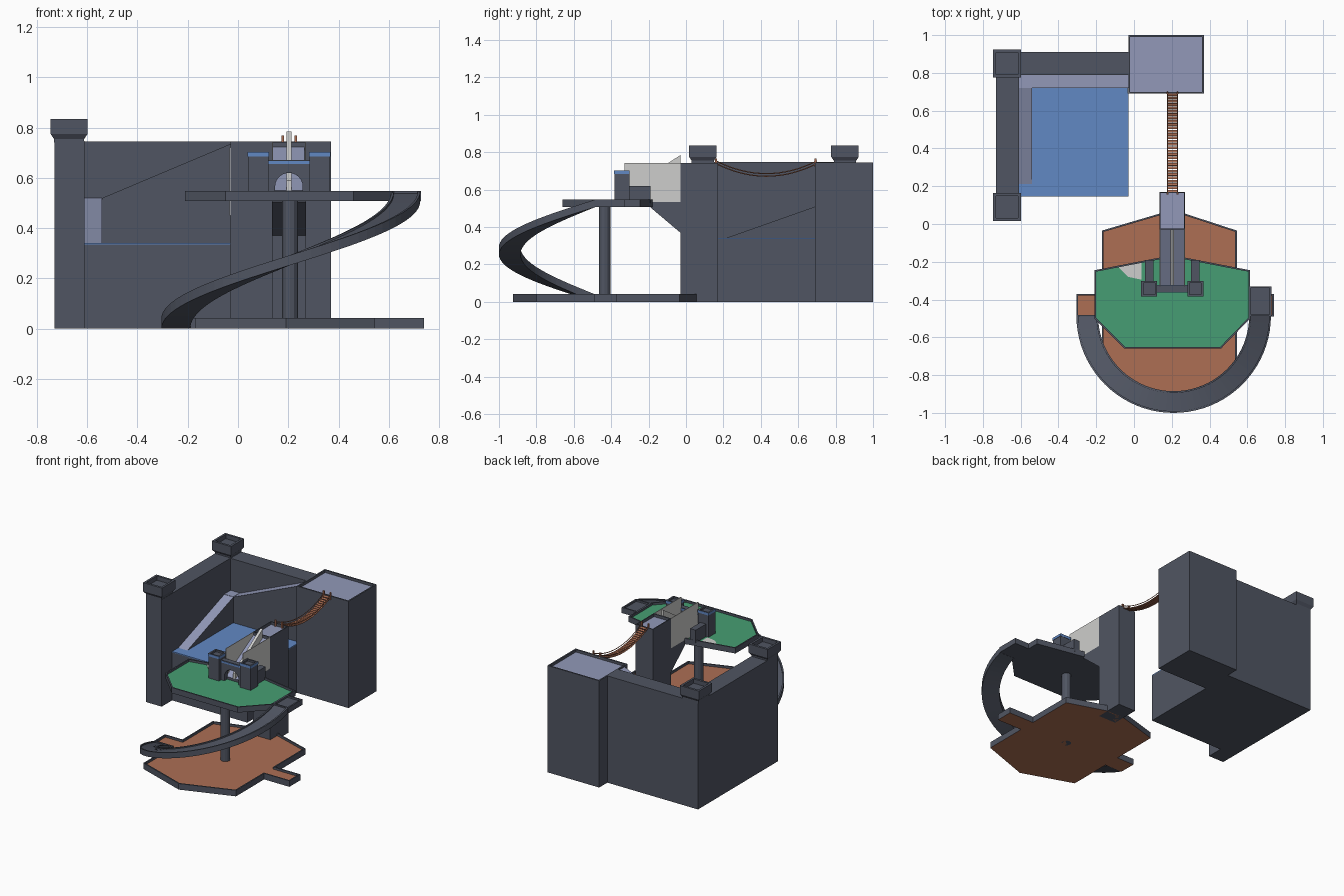
import bpy, bmesh, math
from mathutils import Vector

if "Cube" in bpy.data.objects:
    bpy.data.objects.remove(bpy.data.objects["Cube"])


def lin(c):
    c /= 255
    return c / 12.92 if c < 0.04045 else ((c + 0.055) / 1.055) ** 2.4


def material(name, r, g, b):
    m = bpy.data.materials.new(name)
    m.diffuse_color = (lin(r), lin(g), lin(b), 1)
    m.use_nodes = True
    m.node_tree.nodes["Principled BSDF"].inputs["Base Color"].default_value = m.diffuse_color
    return m


STONE = material("dark stone", 80, 85, 98)
LILAC = material("lilac paving", 146, 153, 184)
BLUE = material("water blue", 97, 136, 196)
GREEN = material("grass green", 70, 158, 115)
BROWN = material("earth brown", 173, 111, 84)
WHITE = material("pale grey", 206, 206, 204)


def finish(name, bm, *mats):
    bmesh.ops.recalc_face_normals(bm, faces=bm.faces)
    me = bpy.data.meshes.new(name)
    bm.to_mesh(me)
    bm.free()
    for m in mats:
        me.materials.append(m)
    ob = bpy.data.objects.new(name, me)
    bpy.context.collection.objects.link(ob)
    return ob


def prism(name, pts, axis, lo, hi, *mats):
    """Extrude a 2D outline along an axis; a second material goes on the last outline edge."""
    bm = bmesh.new()

    def v(p, d):
        return bm.verts.new({'x': (d, p[0], p[1]), 'y': (p[0], d, p[1]), 'z': (p[0], p[1], d)}[axis])
    a = [v(p, lo) for p in pts]
    b = [v(p, hi) for p in pts]
    bm.faces.new(a)
    bm.faces.new(b)
    n = len(pts)
    for i in range(n):
        f = bm.faces.new((a[i], a[(i + 1) % n], b[(i + 1) % n], b[i]))
        if len(mats) > 1 and i == n - 1:
            f.material_index = 1
    return finish(name, bm, *mats)


def rect(x0, x1, y0, y1):
    return [(x0, y0), (x1, y0), (x1, y1), (x0, y1)]


def box(name, x0, x1, y0, y1, z0, z1, mat):
    return prism(name, rect(x0, x1, y0, y1), 'z', z0, z1, mat)


def tray(name, pts, z0, z1, depth, rim, side, top, floor, under):
    """Slab with a raised rim round a sunken floor."""
    bm = bmesh.new()
    base = bm.faces.new([bm.verts.new((x, y, z0)) for x, y in pts])
    lid = bm.faces.new([bm.verts.new((x, y, z1)) for x, y in pts])
    if lid.normal.z < 0 or lid.calc_center_median().z < 0:
        lid.normal_flip()
    n = len(pts)
    bv, lv = list(base.verts), list(lid.verts)
    bv.sort(key=lambda q: q.index)
    for i in range(n):
        j = (i + 1) % n
        bm.faces.new((bv[i], bv[j], lv[j], lv[i]))
    base.material_index = 3
    bmesh.ops.recalc_face_normals(bm, faces=bm.faces)
    lid.material_index = 1
    bmesh.ops.inset_region(bm, faces=[lid], thickness=rim, use_even_offset=True)
    wall = bmesh.ops.extrude_discrete_faces(bm, faces=[lid])['faces'][0]
    bmesh.ops.translate(bm, verts=wall.verts, vec=(0, 0, -depth))
    wall.material_index = 2
    return finish(name, bm, side, top, floor, under)


def tube(name, pts, r, mat):
    cu = bpy.data.curves.new(name, 'CURVE')
    cu.dimensions = '3D'
    cu.bevel_depth, cu.bevel_resolution, cu.use_fill_caps = r, 0, True
    s = cu.splines.new('POLY')
    s.points.add(len(pts) - 1)
    for p, q in zip(s.points, pts):
        p.co = (*q, 1)
    cu.materials.append(mat)
    bpy.context.collection.objects.link(bpy.data.objects.new(name, cu))


# Castle: keep, two high walls, raised pool
tray("keep", rect(-.03, .37, .69, 1.0), 0, .745, .018, .01, STONE, STONE, LILAC, STONE)
box("left_wall", -.73, -.61, .03, .91, 0, .747, STONE)
box("back_wall", -.62, -.03, .79, .91, 0, .745, STONE)
box("pool_block", -.61, -.03, .145, .79, 0, .335, STONE)
box("pool_water", -.61, -.03, .145, .79, .335, .341, BLUE)

# Wall ramps climbing to the keep
prism("left_ramp", [(.72, .52), (.72, .33), (.21, .34)], 'x', -.61, -.54, STONE, LILAC)
prism("back_ramp", [(-.03, .735), (-.03, .33), (-.61, .33), (-.61, .52), (-.54, .52)],
      'y', .72, .79, STONE, LILAC)
box("ramp_corner_paving", -.61, -.54, .72, .79, .519, .522, LILAC)
box("keep_side_plate", -.034, -.029, .692, .72, .45, .72, WHITE)

# Corner turrets with flared crowns
for i, cy in enumerate((.09, .85)):
    bm = bmesh.new()
    rings = []
    for h, z in ((.06, .74), (.06, .755), (.0735, .775)):
        rings.append([bm.verts.new((-.672 + sx * h, cy + sy * h, z))
                      for sx, sy in ((-1, -1), (1, -1), (1, 1), (-1, 1))])
    for a, b in zip(rings, rings[1:]):
        for k in range(4):
            bm.faces.new((a[k], a[(k + 1) % 4], b[(k + 1) % 4], b[k]))
    finish(f"turret_flare_{i}", bm, STONE)
    tray(f"turret_crown_{i}", rect(-.7455, -.5985, cy - .0735, cy + .0735), .775, .835,
         .03, .015, STONE, STONE, STONE, STONE)

# Bridge tower and its bracket under the upper court
tray("bridge_tower", rect(.135, .27, -.03, .17), 0, .743, .02, .006, STONE, STONE, LILAC, STONE)
prism("court_bracket", [(-.03, .37), (-.19, .505), (-.19, .535), (-.03, .535)], 'x', .135, .27, STONE)

# Steep gate ramp with side panels and centre fin
prism("gate_ramp", [(-.03, .723), (-.03, .53), (-.33, .53), (-.33, .55)], 'x', .14, .265, STONE, LILAC)
for x in (.135, .266):
    box("ramp_side_panel", x, x + .004, -.33, -.03, .525, .743, WHITE)
prism("centre_fin", [(-.03, .785), (-.03, .7), (-.33, .53), (-.33, .59)], 'x', .193, .212, WHITE)

# Sagging rope bridge
def sag(y):
    return .74 - .068 * (1 - ((y - .43) / .27) ** 2)


N = 30
for i in range(N):
    y = .165 + .53 * (i + .5) / N
    p = box("bridge_plank", .178, .23, -.0068, .0068, -.003, .003, BROWN)
    p.location = (0, y, sag(y))
    p.rotation_euler.x = math.atan(2 * .068 * (y - .43) / .27 ** 2)
for x in (.178, .23):
    ys = [.16 + .54 * k / 16 for k in range(17)]
    tube("bridge_rope", [(x, y, sag(y) + .014) for y in ys], .003, BROWN)
    tube("bridge_edge", [(x, y, sag(y)) for y in ys], .003, BROWN)
    for y in (.16, .692):
        box("bridge_post", x - .005, x + .005, y - .005, y + .005, .72, .768, BROWN)

# Upper green court, its landing and pillar
tray("upper_court", [(-.21, -.5), (-.05, -.66), (.46, -.66), (.615, -.5), (.615, -.245),
                     (.27, -.178), (.135, -.178), (-.21, -.245)],
     .508, .547, .015, .009, STONE, STONE, GREEN, STONE)
tray("upper_landing", rect(.61, .728, -.488, -.33), .508, .547, .012, .01, STONE, STONE, STONE, STONE)
prism("court_pale_patch", [(-.085, -.225), (.04, -.2), (.04, -.295), (-.03, -.28)], 'z', .531, .535, WHITE)
prism("court_pillar", [(.207 + .031 * math.cos(t * math.pi / 6), -.435 + .031 * math.sin(t * math.pi / 6))
                       for t in range(12)], 'z', 0, .51, STONE)

# Gatehouse: arch wall, two blue-topped towers, low side walls
arch = [(.2025 + .055 * math.cos(a), .565 + .055 * math.sin(a))
        for a in [math.pi * k / 12 for k in range(13)]]
prism("gate_arch", [(.2575, .53)] + arch + [(.1475, .53), (.12, .53), (.12, .655), (.285, .655), (.285, .53)],
      'y', -.36, -.325, STONE)
box("gate_trim", .12, .285, -.363, -.322, .655, .667, BLUE)
box("gate_cap", .12, .285, -.36, -.325, .667, .671, STONE)
for cx in (.08, .325):
    box("gate_tower", cx - .041, cx + .041, -.383, -.303, .53, .685, STONE)
    tray("gate_tower_crown", rect(cx - .043, cx + .043, -.385, -.301), .685, .703, .012, .012,
         BLUE, STONE, STONE, STONE)
    box("gate_side_wall", cx - .022, cx + .022, -.305, -.19, .53, .62, STONE)

# Lower earth court with two side landings
tray("lower_court", [(-.17, -.8), (.19, -.925), (.545, -.8), (.545, -.49), (.74, -.49), (.74, -.37),
                     (.545, -.37), (.545, -.035), (.27, .055), (.135, .055), (-.17, -.035),
                     (-.17, -.37), (-.305, -.37), (-.305, -.49), (-.17, -.49)],
     0, .042, .015, .009, STONE, STONE, BROWN, BROWN)

# Half-turn spiral ramp with low kerbs
bm = bmesh.new()
section = [(.4, 0), (.515, 0), (.515, .04), (.505, .04), (.505, .032), (.41, .032), (.41, .04), (.4, .04)]
STEPS = 40
rings = []
for i in range(STEPS + 1):
    t = i / STEPS
    a = math.pi * (1 + t)
    rings.append([bm.verts.new((.21 + r * math.cos(a), -.485 + r * math.sin(a), .507 * t + z))
                  for r, z in section])
for p, q in zip(rings, rings[1:]):
    for k in range(8):
        bm.faces.new((p[k], p[(k + 1) % 8], q[(k + 1) % 8], q[k]))
bm.faces.new(rings[0])
bm.faces.new(rings[-1])
finish("spiral_ramp", bm, STONE)
